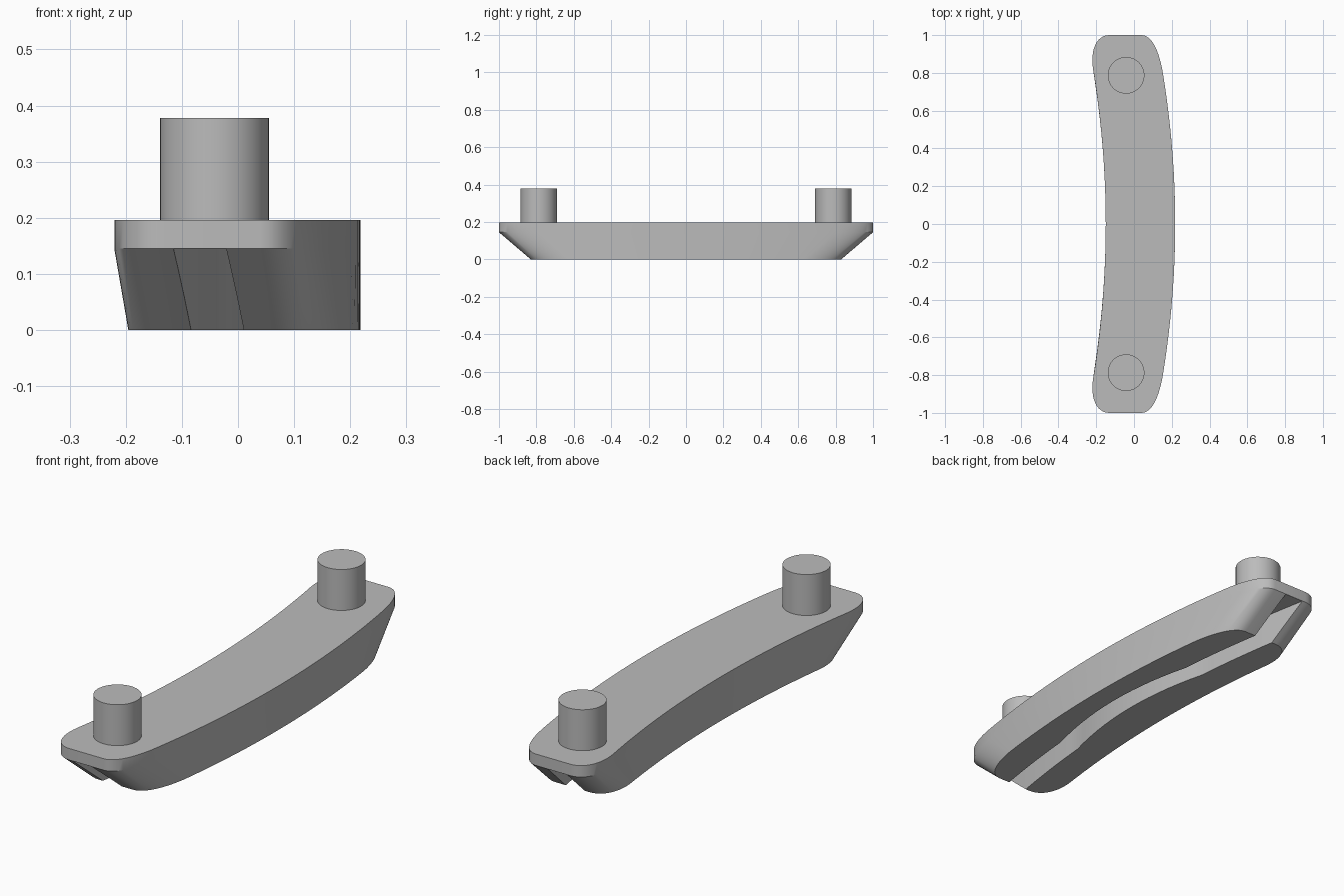
import bpy, bmesh, math

if "Cube" in bpy.data.objects:
    bpy.data.objects.remove(bpy.data.objects["Cube"])

grey = bpy.data.materials.new("plain grey")
grey.diffuse_color = (0.5, 0.5, 0.5, 1)
grey.use_nodes = True
grey.node_tree.nodes["Principled BSDF"].inputs["Base Color"].default_value = grey.diffuse_color

Z_TOP, Z_LIP, CHAMFER = 0.196, 0.145, 0.17


def outer_x(y):
    return 0.218 - y * y / 9.8


def inner_x(y):
    return -0.1495 - y * y / 10


def bezier(p, n=12):
    pts = []
    for i in range(n + 1):
        t = i / n
        w = ((1 - t) ** 3, 3 * t * (1 - t) ** 2, 3 * t * t * (1 - t), t ** 3)
        pts.append(tuple(sum(a * q[k] for a, q in zip(w, p)) for k in (0, 1)))
    return pts


def outline(dy):
    """Curved bar outline whose rounded ends are pulled in by dy."""
    n = 14
    yo, yi, ye = 0.80 - dy, 0.82 - dy, 1 - dy
    dx = inner_x(yi) - inner_x(0.82)
    half = [(outer_x(yo * i / n), yo * i / n) for i in range(n)]
    half += bezier([(outer_x(yo), yo), (0.136 + dx, 0.90 - dy), (0.10 + dx, ye), (0.04 + dx, ye)])
    half += bezier([(-0.13 + dx, ye), (-0.20 + dx, ye), (-0.232 + dx, 0.92 - dy), (inner_x(yi), yi)])
    half += [(inner_x(yi * i / n), yi * i / n) for i in range(n - 1, -1, -1)]
    return half + [(x, -y) for x, y in half[-2:0:-1]]


def loft(name, sections):
    """Skin between (outline, z) sections, capped at both ends."""
    bm = bmesh.new()
    rings = [[bm.verts.new((x, y, z)) for x, y in pts] for pts, z in sections]
    for a, b in zip(rings, rings[1:]):
        for i in range(len(a)):
            j = (i + 1) % len(a)
            bm.faces.new((a[i], a[j], b[j], b[i]))
    bm.faces.new(rings[0][::-1])
    bm.faces.new(rings[-1])
    bmesh.ops.recalc_face_normals(bm, faces=bm.faces)
    me = bpy.data.meshes.new(name)
    bm.to_mesh(me)
    bm.free()
    me.materials.append(grey)
    ob = bpy.data.objects.new(name, me)
    bpy.context.collection.objects.link(ob)
    return ob


def smooth(ob):
    bpy.ops.object.select_all(action='DESELECT')
    ob.select_set(True)
    bpy.context.view_layer.objects.active = ob
    bpy.ops.object.shade_smooth_by_angle(angle=math.radians(25))


# Curved bar with slanted ends below the lip
bar = loft("curved_bar", [(outline(CHAMFER), 0), (outline(0), Z_LIP), (outline(0), Z_TOP)])


# Underside groove, bulging outward between its two kinks
def groove_x(y):
    bulge = 0.038 * (1 - (y / 0.42) ** 2) if abs(y) < 0.42 else 0
    return 0.033 - y * y / 9.9 + bulge


ys = [i * 0.06 - 1.14 for i in range(39)]
path = [(groove_x(y), y) for y in ys]
ring = [(x + 0.047, y) for x, y in path] + [(x - 0.047, y) for x, y in reversed(path)]
cutter = loft("groove_cutter", [(ring, -0.1), (ring, Z_LIP - 0.0005)])

cut = bar.modifiers.new("groove", 'BOOLEAN')
cut.operation, cut.solver, cut.object = 'DIFFERENCE', 'EXACT', cutter
bpy.context.view_layer.objects.active = bar
bpy.ops.object.modifier_apply(modifier=cut.name)
bpy.data.objects.remove(cutter)
smooth(bar)

# Round mounting pegs
for name, y in (("front_peg", -0.787), ("back_peg", 0.787)):
    circle = [(-0.042 + 0.097 * math.cos(a * math.tau / 48),
               y + 0.097 * math.sin(a * math.tau / 48)) for a in range(48)]
    smooth(loft(name, [(circle, Z_TOP - 0.01), (circle, 0.378)]))
